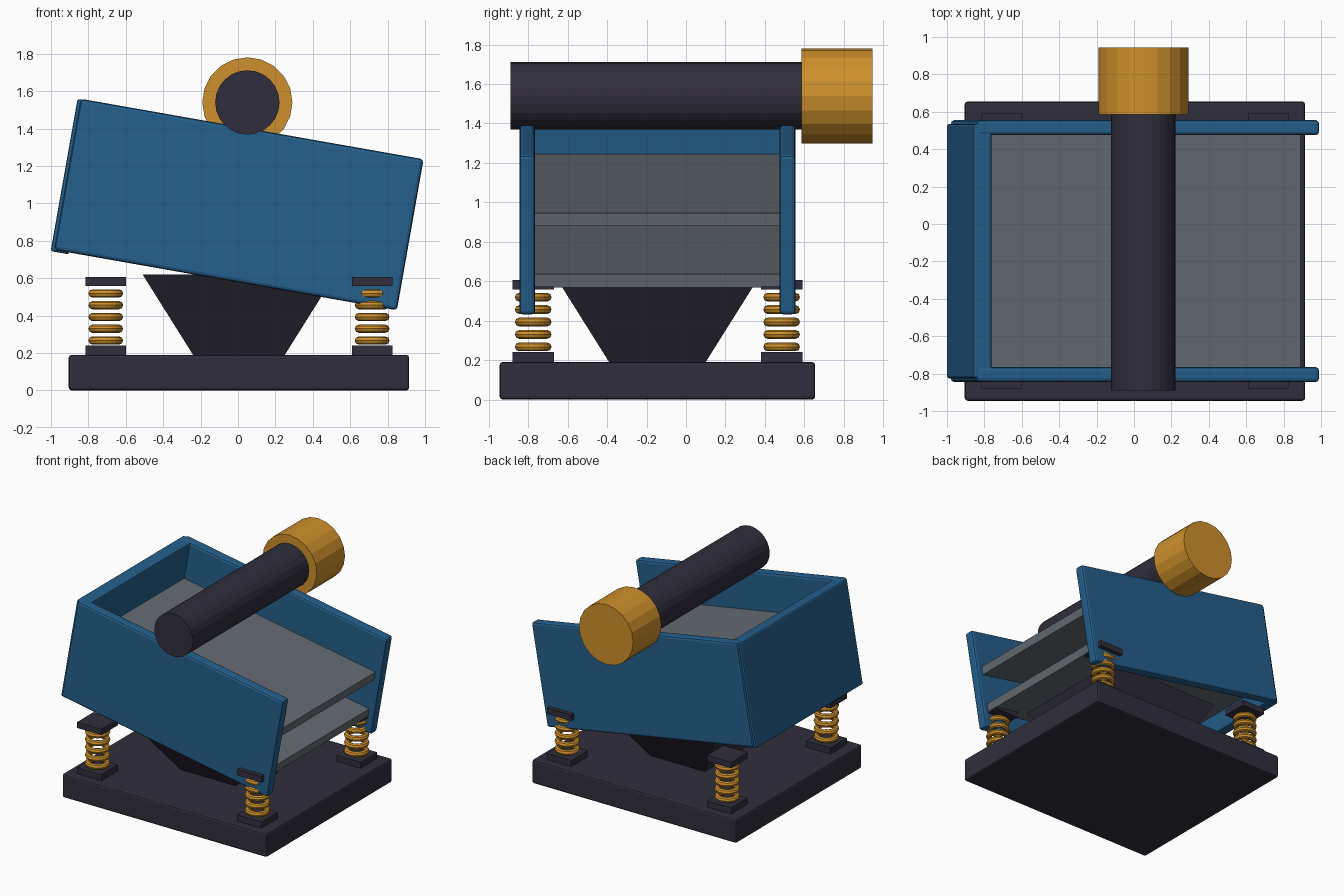
import bpy
import math
from mathutils import Matrix, Vector

default = bpy.data.objects.get("Cube")
if default:
    bpy.data.objects.remove(default, do_unlink=True)


def material(name, rgb):
    mat = bpy.data.materials.new(name)
    mat.use_nodes = True
    mat.diffuse_color = (*rgb, 1)
    mat.node_tree.nodes["Principled BSDF"].inputs["Base Color"].default_value = (*rgb, 1)
    return mat


BLUE = material("blue paint", (0.018, 0.115, 0.262))
DARK = material("dark steel", (0.030, 0.027, 0.045))
GREY = material("screen grey", (0.125, 0.147, 0.168))
AMBER = material("amber paint", (0.62, 0.28, 0.025))

CX, CY = 0.005, -0.145      # middle of the machine frame
TILT = Matrix.Translation((CX, CY, 0.994)) @ Matrix.Rotation(math.radians(10), 4, 'Y')


def finish(name, mat, bevel=0):
    obj = bpy.context.object
    obj.name = name
    obj.data.materials.append(mat)
    if bevel:
        mod = obj.modifiers.new("Bevel", 'BEVEL')
        mod.width = bevel
        mod.segments = 2
    return obj


def box(name, mat, centre, size, bevel=0, frame=None):
    bpy.ops.mesh.primitive_cube_add(size=1)
    obj = finish(name, mat, bevel)
    obj.data.transform(Matrix.Diagonal((*size, 1)))
    obj.matrix_world = (frame or Matrix()) @ Matrix.Translation(Vector(centre))
    return obj


def cylinder_y(name, mat, radius, y0, y1, sides):
    bpy.ops.mesh.primitive_cylinder_add(
        vertices=sides, radius=radius, depth=y1 - y0,
        location=(0.05, (y0 + y1) / 2, 1.54), rotation=(math.pi / 2, 0, 0))
    return finish(name, mat)


# Base slab and discharge hopper
box("base", DARK, (CX, CY, 0.095), (1.82, 1.6, 0.19), 0.015)
bpy.ops.mesh.primitive_cone_add(vertices=4, radius1=0.245 * math.sqrt(2),
                                radius2=0.515 * math.sqrt(2), depth=0.43,
                                location=(CX, CY, 0.405))
hopper = finish("hopper", DARK)
hopper.data.transform(Matrix.Rotation(math.pi / 4, 4, 'Z'))

# Four spring mounts, each with two pads and five coils
for side, sx in (("right", -1), ("left", 1)):
    for end, sy in (("front", -1), ("back", 1)):
        x, y = CX + sx * 0.712, CY + sy * 0.63
        corner = f"{end}_{side}"
        box(f"{corner}_lower_pad", DARK, (x, y, 0.215), (0.216, 0.21, 0.05))
        box(f"{corner}_upper_pad", DARK, (x, y, 0.582), (0.216, 0.21, 0.048))
        for i in range(5):
            bpy.ops.mesh.primitive_torus_add(
                major_segments=20, minor_segments=8, major_radius=0.071,
                minor_radius=0.022, location=(x, y, 0.267 + 0.063 * i))
            finish(f"{corner}_spring_coil_{i + 1}", AMBER)

# Tilted screen box: side walls, end wall and two decks
for side, sy in (("front", -1), ("back", 1)):
    box(f"{side}_wall", BLUE, (0, sy * 0.66, 0), (1.86, 0.08, 0.82), 0.018, TILT)
box("end_wall", BLUE, (-0.898, 0, -0.007), (0.1, 1.36, 0.826), 0.012, TILT)
for level, z in (("upper", 0.072), ("lower", -0.243)):
    box(f"{level}_deck", GREY, (0, 0, z), (1.76, 1.25, 0.068), 0, TILT)

# Exciter tube across the top with the motor at the back
cylinder_y("exciter_tube", DARK, 0.172, -0.89, 0.62, 24)
cylinder_y("motor", AMBER, 0.241, 0.585, 0.945, 20)
